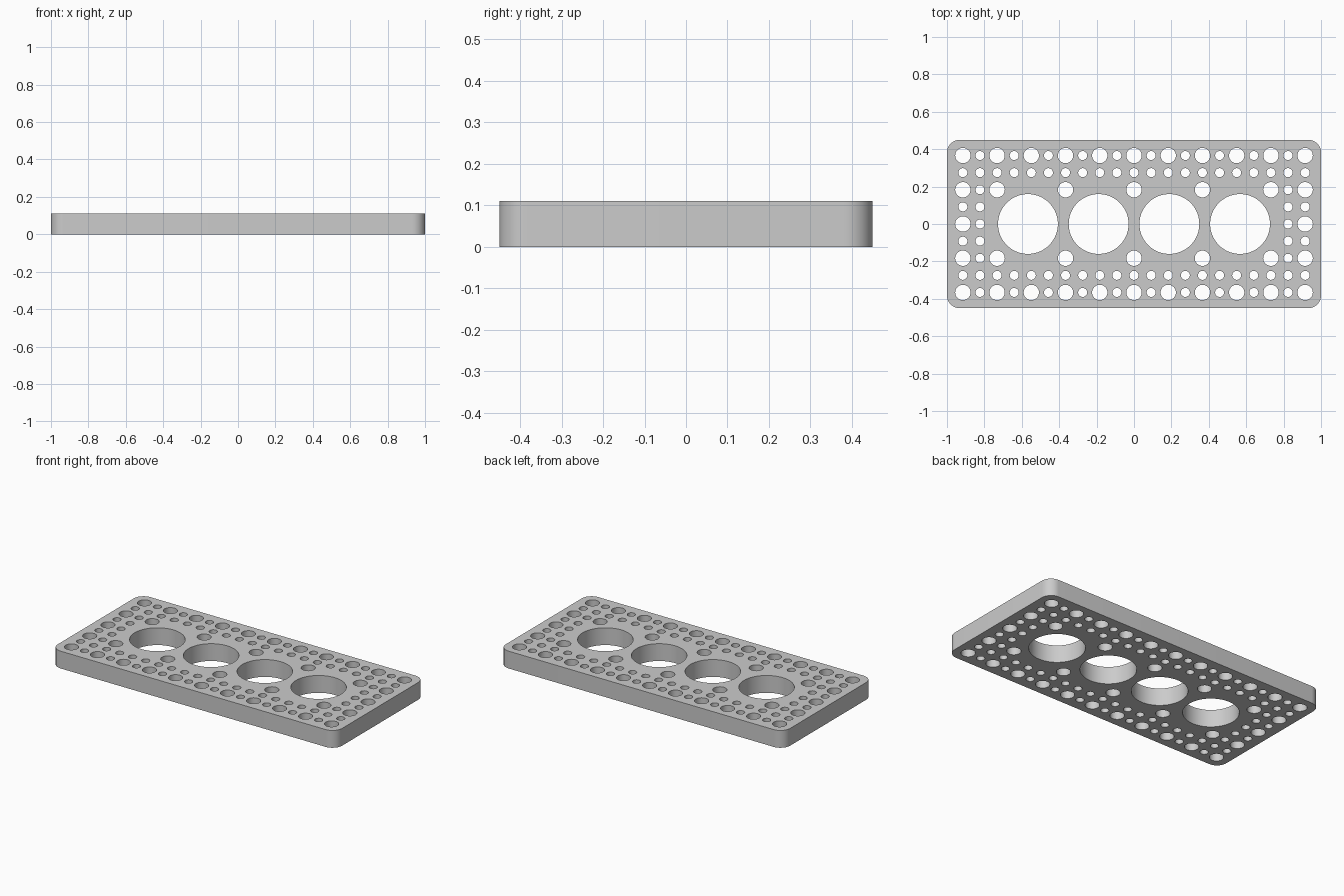
import bpy, bmesh, math

cube = bpy.data.objects.get("Cube")
if cube:
    bpy.data.objects.remove(cube, do_unlink=True)

HALF_X, HALF_Y, HEIGHT, CORNER = 1.0, 0.45, 0.11, 0.068
PITCH = 0.0915
LARGE, SMALL, BORE = 0.041, 0.024, 0.16

grey = bpy.data.materials.new("plain grey")
grey.use_nodes = True
colour = (0.6, 0.6, 0.6, 1)
grey.diffuse_color = colour
grey.node_tree.nodes["Principled BSDF"].inputs["Base Color"].default_value = colour

outline = bpy.data.curves.new("plate_outline", "CURVE")
outline.dimensions = "2D"
outline.fill_mode = "BOTH"
outline.extrude = HEIGHT / 2


def arc(x, y, radius, start, sweep, steps):
    return [(x + radius * math.cos(start + sweep * i / steps),
             y + radius * math.sin(start + sweep * i / steps)) for i in range(steps + 1)]


def add_loop(points):
    spline = outline.splines.new("POLY")
    spline.points.add(len(points) - 1)
    for target, (x, y) in zip(spline.points, points):
        target.co = (x, y, 0, 1)
    spline.use_cyclic_u = True


def add_hole(x, y, radius, steps=32):
    add_loop(arc(x, y, radius, 0, math.tau, steps)[:-1])


# Rounded outer edge
corners = [(1, 1), (-1, 1), (-1, -1), (1, -1)]
edge = []
for i, (sx, sy) in enumerate(corners):
    edge += arc(sx * (HALF_X - CORNER), sy * (HALF_Y - CORNER), CORNER,
                i * math.pi / 2, math.pi / 2, 12)
add_loop(edge)

# Four main bores
for i in range(4):
    add_hole((i - 1.5) * 0.378, 0, BORE, 72)


# Size of the hole at each grid position, or None
def hole_radius(col, row):
    col, row = abs(col), abs(row)
    if row == 3:
        return SMALL
    if row == 4:
        return SMALL if col % 2 else LARGE
    if col >= 9:
        return SMALL if col % 2 or row % 2 else LARGE
    if row == 2 and col % 4 == 0:
        return LARGE
    return None


for col in range(-10, 11):
    for row in range(-4, 5):
        radius = hole_radius(col, row)
        if radius:
            add_hole(col * PITCH, row * PITCH, radius)

# Turn the filled outline into a solid plate
helper = bpy.data.objects.new("plate_outline", outline)
bpy.context.collection.objects.link(helper)
bpy.context.view_layer.update()
graph = bpy.context.evaluated_depsgraph_get()
mesh = bpy.data.meshes.new_from_object(helper.evaluated_get(graph))
bpy.data.objects.remove(helper, do_unlink=True)

bm = bmesh.new()
bm.from_mesh(mesh)
bmesh.ops.remove_doubles(bm, verts=bm.verts, dist=0.0002)
bmesh.ops.translate(bm, verts=bm.verts, vec=(0, 0, HEIGHT / 2))
bmesh.ops.recalc_face_normals(bm, faces=bm.faces)
for face in bm.faces:
    face.smooth = True
    face.material_index = 0
for e in bm.edges:
    e.smooth = len(e.link_faces) == 2 and e.calc_face_angle() < math.radians(30)
bm.to_mesh(mesh)
bm.free()

mesh.name = "perforated_plate"
mesh.materials.clear()
mesh.materials.append(grey)
plate = bpy.data.objects.new("perforated_plate", mesh)
bpy.context.collection.objects.link(plate)
